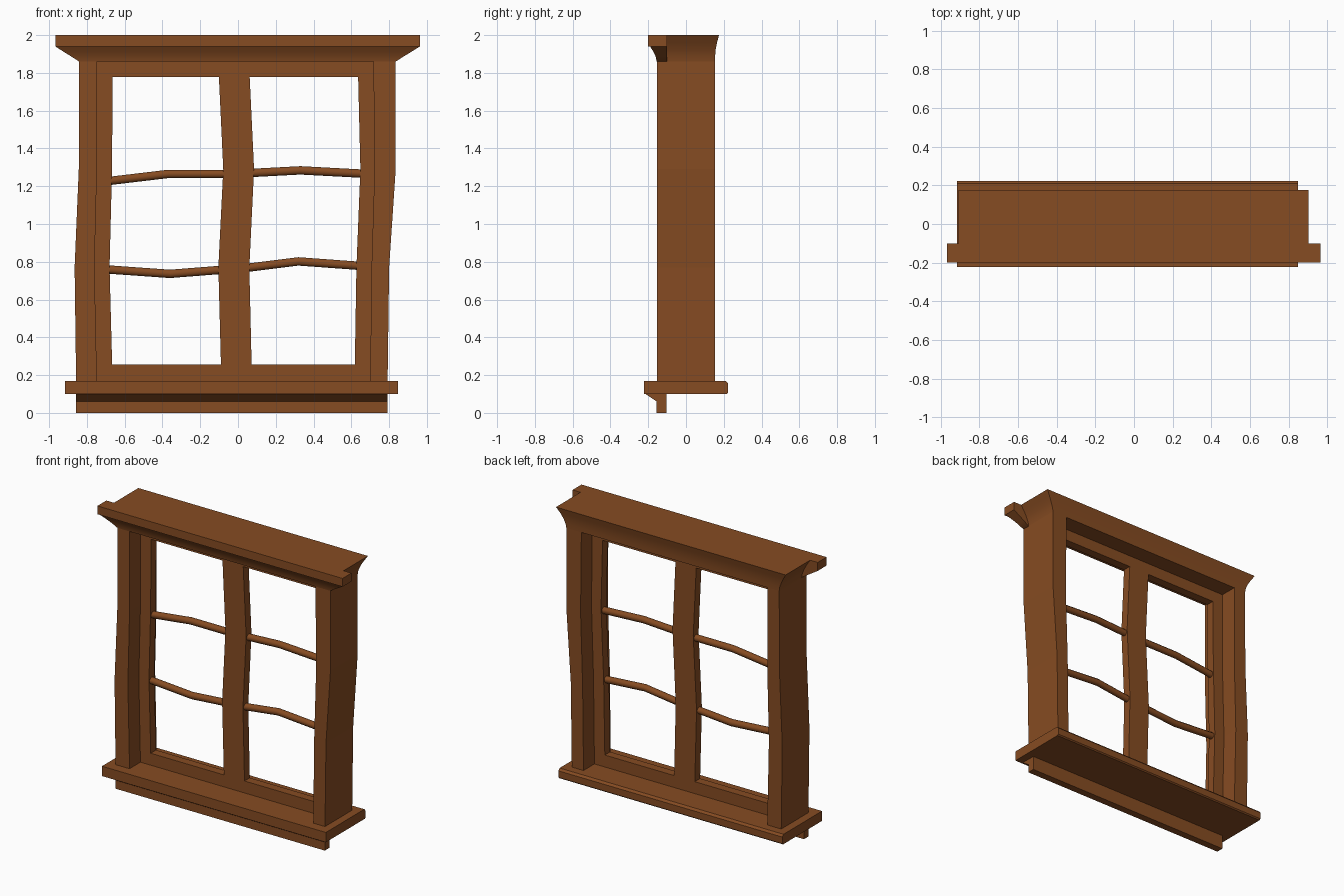
import bpy, bmesh, math

if "Cube" in bpy.data.objects:
    bpy.data.objects.remove(bpy.data.objects["Cube"])

wood = bpy.data.materials.new("brown wood")
wood.diffuse_color = (0.24, 0.072, 0.016, 1)
wood.use_nodes = True
wood.node_tree.nodes["Principled BSDF"].inputs["Base Color"].default_value = wood.diffuse_color


def loft(name, rings, smooth=False):
    """Bridge equal-sized vertex rings and cap both ends."""
    bm = bmesh.new()
    vs = [[bm.verts.new(p) for p in r] for r in rings]
    n = len(rings[0])
    for a, b in zip(vs, vs[1:]):
        for i in range(n):
            j = (i + 1) % n
            bm.faces.new((a[i], a[j], b[j], b[i]))
    bm.faces.new(vs[0][::-1])
    bm.faces.new(vs[-1])
    bmesh.ops.recalc_face_normals(bm, faces=bm.faces)
    me = bpy.data.meshes.new(name)
    bm.to_mesh(me)
    bm.free()
    me.materials.append(wood)
    ob = bpy.data.objects.new(name, me)
    bpy.context.collection.objects.link(ob)
    if smooth:
        bpy.ops.object.select_all(action='DESELECT')
        ob.select_set(True)
        bpy.context.view_layer.objects.active = ob
        bpy.ops.object.shade_smooth_by_angle(angle=math.radians(50))
    return ob


def rect(x0, x1, y0, y1, z):
    return [(x0, y0, z), (x1, y0, z), (x1, y1, z), (x0, y1, z)]


def extrude_x(name, profile, x0, x1, smooth=False):
    return loft(name, [[(x, y, z) for y, z in profile] for x in (x0, x1)], smooth)


ZS = (0.17, 0.77, 1.29, 1.86)          # heights where the verticals bend


def upright(name, left, right, y0, y1):
    return loft(name, [rect(a, b, y0, y1, z) for a, b, z in zip(left, right, ZS)])


# sill with softened back edge, and apron below it
extrude_x("sill", [(-.223, .10), (.215, .10), (.223, .108), (.223, .155),
                   (.21, .17), (-.223, .17)], -.915, .848)
extrude_x("apron", [(-.155, 0), (-.103, 0), (-.103, .10), (-.215, .10), (-.155, .06)],
          -.857, .792)

# wavy outer jambs
L_OUT, L_IN = (-.857, -.865, -.843, -.841), (-.747, -.76, -.747, -.747)
R_IN, R_OUT = (.70, .707, .723, .717), (.792, .80, .835, .835)
upright("left_jamb", L_OUT, L_IN, -.153, .153)
upright("right_jamb", R_IN, R_OUT, -.153, .153)

# head flaring at the ends and back
flare = ((1.86, 0, 0), (1.89, .08, .05), (1.925, .3, .2), (1.96, .6, .5), (2.0, 1, 1))
loft("head", [rect(-.841 - .066 * f, .835 + .066 * f, -.153, .153 + .022 * g, z)
              for z, f, g in flare], True)

# front cornice: cove below a square lip
loft("cornice", [rect(-.841, .835, -.155, -.10, 1.86),
                 rect(-.883, .877, -.161, -.10, 1.887),
                 rect(-.925, .92, -.173, -.10, 1.913),
                 rect(-.967, .963, -.19, -.10, 1.94),
                 rect(-.967, .963, -.20, -.10, 1.941),
                 rect(-.967, .963, -.20, -.10, 2.0)], True)

# two sashes meeting at a wavy seam
SEAM = (-.006, -.021, .002, -.02)
YS = (-.03, .03)


def sash(side, outer_l, inner_l, inner_r, outer_r):
    upright(side + "_sash_stile_a", outer_l, inner_l, *YS)
    upright(side + "_sash_stile_b", inner_r, outer_r, *YS)
    for label, z0, z1, k in (("bottom", .17, .255, 0), ("top", 1.778, 1.86, 3)):
        loft(f"{side}_sash_{label}_rail",
             [rect(inner_l[k] - .02, inner_r[k] + .02, YS[0], YS[1], z) for z in (z0, z1)])


sash("left", L_IN, (-.664, -.68, -.667, -.663), (-.088, -.104, -.078, -.105), SEAM)
sash("right", SEAM, (.074, .06, .085, .058), (.617, .627, .648, .634), R_IN)


# bent glazing bars
def bar(name, pts, r=.024):
    loft(name, [[(x, r * math.cos(a), z + r * math.sin(a))
                 for a in [math.pi / 4 * (i + .5) for i in range(8)]]
                for x, z in pts], True)


bar("left_upper_bar", [(-.69, 1.227), (-.37, 1.265), (-.06, 1.265)])
bar("left_lower_bar", [(-.70, .76), (-.36, .736), (-.08, .758)])
bar("right_upper_bar", [(.065, 1.27), (.33, 1.284), (.67, 1.266)])
bar("right_lower_bar", [(.04, .767), (.32, .802), (.65, .778)])
